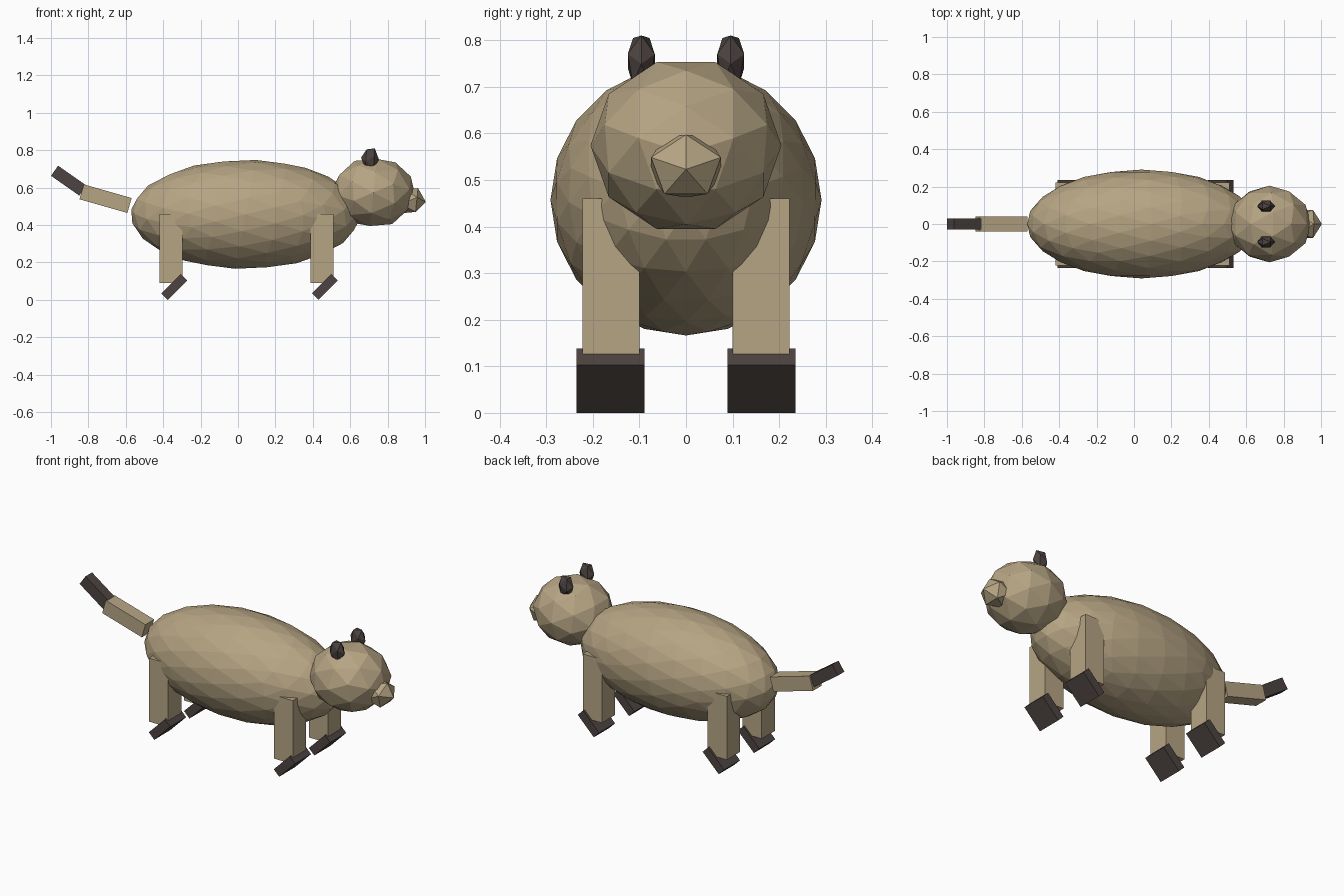
import bpy
import math
from mathutils import Matrix

if "Cube" in bpy.data.objects:
    bpy.data.objects.remove(bpy.data.objects["Cube"])


def material(name, rgb):
    m = bpy.data.materials.new(name)
    m.diffuse_color = (*rgb, 1)
    m.use_nodes = True
    m.node_tree.nodes["Principled BSDF"].inputs["Base Color"].default_value = m.diffuse_color
    return m


TAN = material("tan_fur", (0.47, 0.375, 0.23))
DARK = material("dark_brown", (0.074, 0.057, 0.052))

# Tilt that lines the icosahedron's edges up with the main axes
AXIS_TILT = Matrix.Rotation(math.radians(31.717), 4, 'Y')


def finish(name, mat):
    ob = bpy.context.object
    ob.name = name
    ob.data.materials.append(mat)
    return ob


def ball(name, loc, radii, subdiv, mat):
    """Faceted ellipsoid."""
    bpy.ops.mesh.primitive_ico_sphere_add(subdivisions=subdiv, radius=1)
    ob = finish(name, mat)
    ob.data.transform(Matrix.Diagonal((*radii, 1)) @ AXIS_TILT)
    ob.location = loc
    return ob


def box(name, loc, size, mat, pitch=0):
    """Block, pitched about y in degrees (positive lowers the +x end)."""
    bpy.ops.mesh.primitive_cube_add(size=1)
    ob = finish(name, mat)
    ob.data.transform(Matrix.Diagonal((*size, 1)))
    ob.rotation_euler.y = math.radians(pitch)
    ob.location = loc
    return ob


# Body, head and snout
ball("body", (0.04, 0, 0.457), (0.613, 0.291, 0.292), 3, TAN)
ball("head", (0.724, 0, 0.574), (0.224, 0.205, 0.189), 2, TAN)
ball("snout", (0.915, 0, 0.53), (0.09, 0.088, 0.079), 1, TAN)

for side, s in (("left", 1), ("right", -1)):
    # Ears
    ball(f"ear_{side}", (0.706, 0.096 * s, 0.755), (0.048, 0.034, 0.065), 1, DARK)
    # Legs with pitched square feet
    for end, x in (("front", 0.448), ("back", -0.357)):
        box(f"{end}_leg_{side}", (x, 0.161 * s, 0.275), (0.123, 0.123, 0.37), TAN)
        box(f"{end}_foot_{side}", (x + 0.016, 0.162 * s, 0.069),
            (0.146, 0.146, 0.049), DARK, -45)

# Two-part tail
box("tail", (-0.708, 0, 0.541), (0.266, 0.08, 0.083), TAN, 16)
box("tail_tip", (-0.905, 0, 0.637), (0.185, 0.06, 0.066), DARK, 35)
